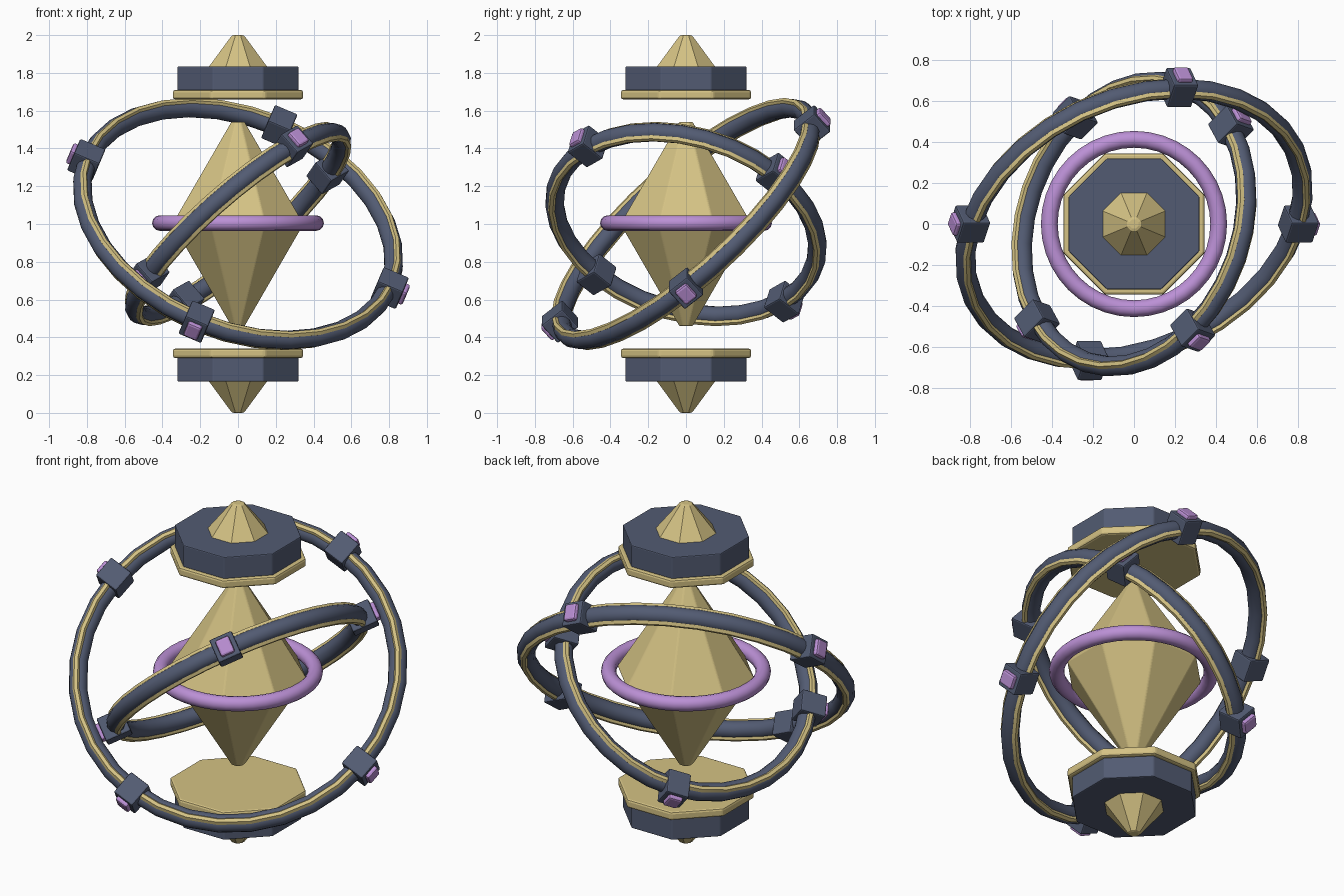
import bpy, bmesh, math
from mathutils import Matrix, Vector, Euler

old = bpy.data.objects.get("Cube")
if old:
    bpy.data.objects.remove(old, do_unlink=True)


def make_material(name, rgb):
    mat = bpy.data.materials.new(name)
    mat.use_nodes = True
    mat.diffuse_color = (*rgb, 1)
    mat.node_tree.nodes["Principled BSDF"].inputs["Base Color"].default_value = (*rgb, 1)
    return mat


SLATE = make_material("slate blue", (0.085, 0.105, 0.17))
GOLD = make_material("pale gold", (0.66, 0.54, 0.23))
VIOLET = make_material("violet", (0.50, 0.28, 0.67))
CENTRE = Matrix.Translation((0, 0, 1))


def finish(bm, name, mat, matrix, smooth=False, bevel=0):
    bmesh.ops.recalc_face_normals(bm, faces=bm.faces)
    mesh = bpy.data.meshes.new(name)
    bm.to_mesh(mesh)
    bm.free()
    mesh.materials.append(mat)
    obj = bpy.data.objects.new(name, mesh)
    bpy.context.collection.objects.link(obj)
    obj.matrix_world = matrix
    if bevel:
        mod = obj.modifiers.new("edge bevel", "BEVEL")
        mod.width = bevel
        mod.segments = 2
    if smooth:
        bpy.ops.object.select_all(action="DESELECT")
        obj.select_set(True)
        bpy.context.view_layer.objects.active = obj
        bpy.ops.object.shade_smooth_by_angle(angle=math.radians(40))
    return obj


def octagon_solid(name, profile, mat, matrix=CENTRE, bevel=0):
    """Stack eight-sided loops; profile lists (half width across flats, height)."""
    bm = bmesh.new()
    loops = []
    for half, z in profile:
        r = half / math.cos(math.pi / 8)
        loops.append([bm.verts.new((r * math.cos((i + 0.5) * math.pi / 4),
                                    r * math.sin((i + 0.5) * math.pi / 4), z))
                      for i in range(8)])
    for low, high in zip(loops, loops[1:]):
        for i in range(8):
            j = (i + 1) % 8
            bm.faces.new((low[i], low[j], high[j], high[i]))
    bm.faces.new(loops[0])
    bm.faces.new(loops[-1])
    return finish(bm, name, mat, matrix, bevel=bevel)


def torus(name, major, minor, mat, matrix, segments=32, sides=12):
    bm = bmesh.new()
    section = [bm.verts.new((major + minor * math.cos(k * math.tau / sides), 0,
                             minor * math.sin(k * math.tau / sides))) for k in range(sides)]
    edges = [bm.edges.new((section[k], section[(k + 1) % sides])) for k in range(sides)]
    bmesh.ops.spin(bm, geom=section + edges, cent=(0, 0, 0), axis=(0, 0, 1),
                   angle=math.tau, steps=segments, use_merge=True)
    bmesh.ops.remove_doubles(bm, verts=bm.verts, dist=0.0001)
    return finish(bm, name, mat, matrix, smooth=True)


def box(name, size, mat, matrix, bevel):
    bm = bmesh.new()
    bmesh.ops.create_cube(bm, size=1)
    bmesh.ops.scale(bm, vec=Vector(size), verts=bm.verts)
    return finish(bm, name, mat, matrix, bevel=bevel)


# Central crystal and its halo
octagon_solid("crystal", [(0.035, -0.54), (0.347, 0), (0.035, 0.54)], GOLD, bevel=0.006)
torus("halo", 0.414, 0.041, VIOLET, Matrix.Translation((0, 0, 1.005)), 40)

# Matching caps above and below
for label, flip in (("top", 1), ("bottom", -1)):
    place = CENTRE @ Matrix.Diagonal((1, 1, flip, 1))
    octagon_solid(label + "_cap_plate", [(0.345, 0.66), (0.345, 0.709)], GOLD, place, 0.012)
    octagon_solid(label + "_cap_block", [(0.32, 0.705), (0.32, 0.835)], SLATE, place, 0.006)
    octagon_solid(label + "_cap_spike",
                  [(0.156, 0.83), (0.046, 0.98), (0.034, 0.996), (0.022, 1)], GOLD, place)


# Tilted rings, each with two rails, four clasps and four gems
def tilted_ring(name, radius, tilt):
    base = CENTRE @ Euler(tilt).to_matrix().to_4x4()
    torus(name, radius, 0.05, SLATE, base)
    for side, offset in (("upper", 0.044), ("lower", -0.044)):
        torus(f"{name}_{side}_rail", radius + 0.006, 0.019, GOLD,
              base @ Matrix.Translation((0, 0, offset)), 32, 6)
    for i in range(4):
        turn = base @ Matrix.Rotation(i * math.pi / 2, 4, "Z")
        box(f"{name}_clasp_{i + 1}", (0.145, 0.13, 0.135), SLATE,
            turn @ Matrix.Translation((radius + 0.007, 0, 0)), 0.008)
        box(f"{name}_gem_{i + 1}", (0.05, 0.08, 0.095), VIOLET,
            turn @ Matrix.Translation((radius + 0.078, 0, 0)), 0.012)


tilted_ring("outer_ring", 0.865, (0.7, 0.4, 0))
tilted_ring("inner_ring", 0.715, (-0.66, -0.38, 0.785))
